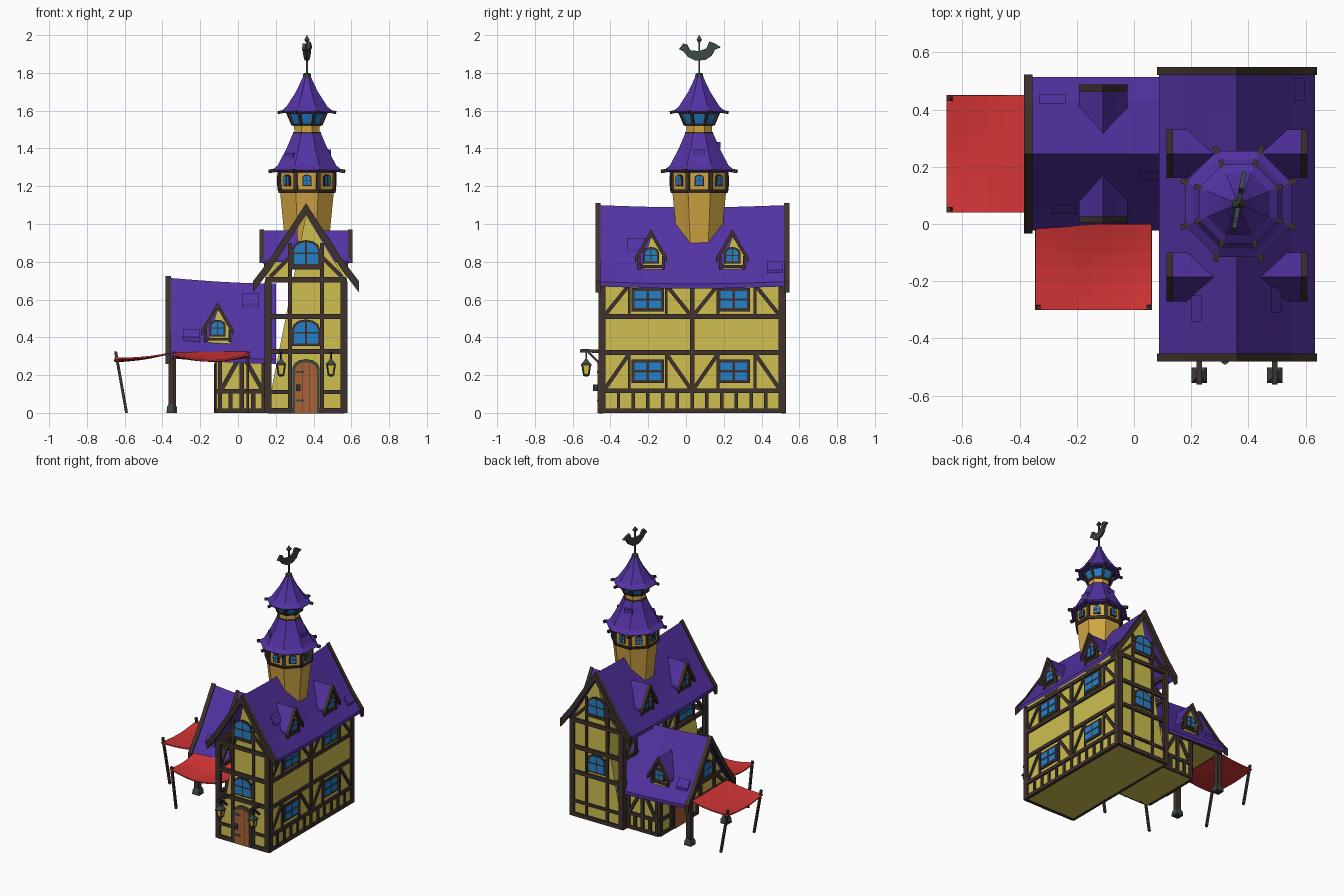
import bpy, bmesh, math
from mathutils import Matrix, Vector

if "Cube" in bpy.data.objects:
    bpy.data.objects.remove(bpy.data.objects["Cube"])

COL = {"purple_tile": (.085, .032, .36), "plaster": (.62, .52, .08), "gold_plaster": (.64, .38, .055),
       "timber": (.05, .032, .026), "glass": (.017, .22, .6), "red_cloth": (.65, .035, .035),
       "door_wood": (.4, .12, .035), "iron": (.045, .065, .06), "lamp_glow": (.85, .6, .05)}
MATS = {}
for n, c in COL.items():
    MATS[n] = bpy.data.materials.new(n)
    MATS[n].diffuse_color = (*c, 1)
PARTS = {}


def part(name, mat):
    return PARTS.setdefault(name, (bmesh.new(), mat))[0]


def loft(name, mat, rings):
    """Skin closed rings of points and cap both ends."""
    bm = part(name, mat)
    vs = [[bm.verts.new(p) for p in r] for r in rings]
    for a, b in zip(vs, vs[1:]):
        for i in range(len(a)):
            j = (i + 1) % len(a)
            bm.faces.new((a[i], a[j], b[j], b[i]))
    bm.faces.new(vs[0][::-1])
    bm.faces.new(vs[-1])


def frame(x, y, z, deg):
    """Wall frame: u right, v up, d outward. 0 front, 90 right, 180 back, 270 left."""
    return Matrix.Translation((x, y, z)) @ Matrix.Rotation(math.radians(deg), 4, 'Z') @ Matrix.Rotation(math.pi / 2, 4, 'X')


def plate(name, mat, M, poly, d0, d1):
    loft(name, mat, [[M @ Vector((u, v, d)) for u, v in poly] for d in (d0, d1)])


def rect(u0, u1, v0, v1):
    return [(u0, v0), (u1, v0), (u1, v1), (u0, v1)]


def bars(name, M, segs, w=.022, d=.012):
    for a, b, c, e in segs:
        t = Vector((c - a, e - b)).normalized() * w / 2
        plate(name, "timber", M, [(a - t.y, b + t.x), (a + t.y, b - t.x), (c + t.y, e - t.x), (c - t.y, e + t.x)], -.01, d)


def beam(name, mat, p, q, w):
    p, q = Vector(p), Vector(q)
    M = Matrix.Translation(p) @ (q - p).to_track_quat('Z', 'Y').to_matrix().to_4x4()
    plate(name, mat, M, rect(-w / 2, w / 2, -w / 2, w / 2), 0, (q - p).length)


def arch(u, w, v0, v1):
    h = w / 2
    return [(u - h, v0), (u + h, v0)] + [(u + h * math.cos(a * math.pi / 6), v1 - h * .7 + h * .7 * math.sin(a * math.pi / 6)) for a in range(7)]


def arch_window(name, M, u, w, v0, v1, rim=.012):
    plate(name + "_frame", "timber", M, arch(u, w, v0, v1), -.01, .008)
    plate(name + "_glass", "glass", M, arch(u, w - 2 * rim, v0 + rim, v1 - rim), 0, .011)
    m = v0 + (v1 - v0) * .5
    bars(name + "_bars", M, [(u, v0, u, v1 - .005), (u - w / 2, m, u + w / 2, m)], w * .06, .0125)


def square_window(name, M, u, v):
    plate(name + "_frame", "timber", M, rect(u - .085, u + .085, v - .062, v + .062), -.01, .010)
    for i in (-1, 1):
        for j in (-1, 1):
            a, b = u + i * .038, v + j * .026
            plate(name + "_glass", "glass", M, rect(a - .032, a + .032, b - .02, b + .02), 0, .013)


def roof(name, mat, M, half, d0, d1, thick, sag=lambda t: 0, lift=0, steps=8):
    """Gable roof from half a profile, lofted along its ridge."""
    full = [(-u, v) for u, v in half[:0:-1]] + half
    ring = [(u, v + lift) for u, v in full] + [(u, v + lift - thick) for u, v in full[::-1]]
    loft(name, mat, [[M @ Vector((u, v + sag(i / steps), d0 + (d1 - d0) * i / steps)) for u, v in ring] for i in range(steps + 1)])


def lathe(name, mat, x, y, prof, n=8):
    """Faceted tower section; radii measured to the flat sides."""
    k = 1 / math.cos(math.pi / n)
    loft(name, mat, [[(x + r * k * math.cos((i + .5) * 2 * math.pi / n), y + r * k * math.sin((i + .5) * 2 * math.pi / n), z)
                      for i in range(n)] for z, r in prof])


def dormer(name, M):
    plate(name + "_wall", "plaster", M, [(-.068, -.06), (.068, -.06), (.068, .06), (0, .165)], -.13, 0)
    bars(name + "_timber", M, [(-.064, -.01, -.064, .06), (.064, -.01, .064, .06), (-.07, .005, .07, .005)], .014, .008)
    arch_window(name + "_window", M, 0, .085, .02, .108, .011)
    p = [(0, .195), (.045, .115), (.085, .05)]
    roof(name + "_roof", "purple_tile", M, p, .02, -.17, .02, steps=1)
    roof(name + "_barge", "timber", M, p, .032, .008, .034, lift=.007, steps=1)


def tile(M, prof, u0, u1, d0, d1):
    def h(u):
        for (a, b), (c, d) in zip(prof, prof[1:]):
            if a <= abs(u) <= c:
                return b + (d - b) * (abs(u) - a) / (c - a)
    plate("loose_roof_tiles", "purple_tile", M, [(u0, h(u0) - .02), (u1, h(u1) - .02), (u1, h(u1) + .012), (u0, h(u0) + .012)], d0, d1)


# Main house body and roof
F, B = frame(.36, -.45, 0, 0), frame(.36, .515, 0, 180)
R, L = frame(.567, .0325, 0, 90), frame(.153, .0325, 0, 270)
plate("main_walls", "plaster", F, [(-.207, 0), (.207, 0), (.207, .71), (0, 1.05)], -.965, 0)
MAIN = [(0, 1.1), (.10, .945), (.19, .805), (.272, .695)]
sag = lambda t: -.012 * math.sin(math.pi * t)
roof("main_roof", "purple_tile", F, MAIN, .02, -.985, .025, sag)
for d in (.03, -.97):
    roof("main_barge_boards", "timber", F, MAIN[:-1] + [(.28, .688)], d, d - .028, .06, lift=.01, steps=1)

# Gable timbers and windows
for M in (F, B):
    bars("gable_posts", M, [(s * .2, 0, s * .2, .71) for s in (-1, 1)], .036, .014)
    bars("gable_beams", M, [(-.215, v, .215, v) for v in (.325, .705)] + [(-.2, .51, .2, .51), (-.2, .012, .2, .012)], .028, .013)
    for s in (-1, 1):
        bars("gable_studs", M, [(s * .085, 0, s * .085, .9), (s * .2, .11, s * .085, .11),
                                (s * .19, .72, s * .09, .82), (s * .085, .77, 0, .77)], .02, .011)
    arch_window("gable_window", M, 0, .15, .355, .495)
    arch_window("gable_window", M, 0, .15, .775, .915)
bars("back_beams", B, [(-.085, .11, .085, .11)], .02)

# Side timbers and windows
for M, bays in ((R, ((-.235, .6), (-.235, .22), (.22, .6), (.22, .22))), (L, ((.235, .6), (.235, .22)))):
    bars("side_posts", M, [(s * .475, 0, s * .475, .69) for s in (-1, 1)], .034, .014)
    bars("side_beams", M, [(-.48, v, .48, v) for v in (.012, .32, .51, .682)] + [(-.48, .117, .48, .117), (0, .11, 0, .69)], .025, .013)
    bars("side_studs", M, [(i * .078, 0, i * .078, .115) for i in range(-5, 6)], .018, .011)
    for c in (-.235, .235):
        for v0, v1 in ((.13, .31), (.52, .675)):
            for s in (-1, 1):
                bars("side_braces", M, [(c + s * .225, v0, c + s * .1, v1)], .02, .010)
                bars("side_braces", M, [(c + s * .098, v0, c + s * .098, v1)], .014, .009)
    for u, v in bays:
        square_window("side_window", M, u, v)

# Front door
plate("door_frame", "iron", F, arch(0, .145, 0, .285), -.01, .014)
plate("door", "door_wood", F, arch(0, .115, 0, .268), 0, .018)
bars("door_planks", F, [(u, .005, u, .26) for u in (-.02, .02)], .003, .0185)
for v in (.06, .21):
    plate("door_hinges", "iron", F, rect(-.055, -.01, v, v + .012), 0, .021)
lathe("door_knocker", "iron", .318, -.478, [(.115, .012), (.15, .012)], 6)

# Lanterns on brackets
for x in (.228, .492):
    beam("lantern_bracket", "timber", (x, -.44, .325), (x, -.56, .33), .018)
    beam("lantern_bracket", "timber", (x, -.455, .26), (x, -.52, .325), .012)
    beam("lantern_hook", "iron", (x, -.528, .27), (x, -.528, .33), .008)
    lathe("lantern_glass", "lamp_glow", x, -.528, [(.205, .014), (.252, .021)], 4)
    lathe("lantern_cap", "iron", x, -.528, [(.25, .027), (.258, .027), (.275, .012), (.285, .006)], 4)
    lathe("lantern_base", "iron", x, -.528, [(.192, .008), (.2, .018), (.207, .018)], 4)
    for a in (-1, 1):
        for b in (-1, 1):
            beam("lantern_corners", "iron", (x + a * .014, -.528 + b * .014, .205), (x + a * .021, -.528 + b * .021, .253), .006)

# Side wing: overhanging gable on posts
W = frame(-.34, .245, 0, 270)
WING = [(0, .715), (.10, .555), (.19, .415), (.268, .315)]
plate("wing_gable", "plaster", W, [(-.225, .285), (.225, .285), (.225, .32), (0, .645)], -.5, 0)
plate("wing_lower_walls", "plaster", W, rect(-.225, .225, 0, .3), -.5, -.23)
roof("wing_roof", "purple_tile", W, WING, .03, -.54, .025, lambda t: -.03 * math.sin(math.pi / 2 * t))
roof("wing_barge_boards", "timber", W, WING[:-1] + [(.278, .305)], .045, .015, .055, lift=.01, steps=1)
bars("wing_gable_timber", W, [(-.235, .3, .235, .3), (-.16, .4, .16, .4), (-.08, .3, -.08, .53), (.08, .3, .08, .53),
                              (-.2, .31, -.1, .4), (.2, .31, .1, .4)], .025)
arch_window("wing_window", W, 0, .12, .42, .535)
for y in (.035, .455):
    beam("porch_post", "timber", (-.35, y, 0), (-.35, y, .32), .036)
    lathe("porch_post_base", "iron", -.35, y, [(0, .028), (.03, .026), (.045, .02)], 4)
    beam("porch_beam", "timber", (-.36, y - .02 if y < .2 else y + .02, .3), (.15, y - .02 if y < .2 else y + .02, .3), .03)
for M in (frame(.02, .02, 0, 0), frame(.02, .47, 0, 180)):
    bars("wing_wall_timber", M, [(-.115, 0, -.115, .3), (.115, 0, .115, .3), (0, 0, 0, .3), (-.13, .012, .13, .012), (-.13, .115, .13, .115),
                                 (-.11, .12, -.02, .28), (.11, .12, .02, .28), (-.06, 0, -.06, .11), (.06, 0, .06, .11)], .023)
P = frame(-.11, .245, 0, 270)
bars("wing_end_timber", P, [(s, 0, s, .29) for s in (-.21, -.09, .09, .21)] + [(-.22, .012, .22, .012), (-.22, .115, .22, .115)], .025)
plate("wing_door_frame", "timber", P, arch(0, .15, 0, .275), 0, .014)
plate("wing_door", "door_wood", P, arch(0, .12, 0, .26), 0, .018)

# Dormers
for y in (-.185, .245):
    dormer("main_dormer", frame(.575, y, .77, 90))
    dormer("main_dormer", frame(.145, y, .77, 270))
dormer("wing_dormer", frame(-.108, .035, .385, 0))
dormer("wing_dormer", frame(-.108, .455, .385, 180))

# Loose roof tiles
for u0, u1, d0, d1 in ((.12, .155, -.14, -.23), (.2, .235, -.88, -.96), (-.16, -.125, -.11, -.2)):
    tile(F, MAIN, u0, u1, d0, d1)
for u0, u1, d0, d1 in ((.06, .09, -.36, -.45), (.18, .21, -.05, -.14), (-.21, -.175, -.01, -.1)):
    tile(W, WING, u0, u1, d0, d1)

# Tower
X, Y = .365, .07
lathe("tower_shaft", "gold_plaster", X, Y, [(.86, .112), (1.18, .143)])
lathe("tower_sill", "timber", X, Y, [(1.165, .15), (1.183, .156)])
lathe("tower_room", "gold_plaster", X, Y, [(1.18, .143), (1.3, .146)])
lathe("tower_top_band", "timber", X, Y, [(1.27, .15), (1.29, .152)])
lathe("tower_lower_roof", "purple_tile", X, Y, [(1.277, .178), (1.285, .185), (1.31, .155), (1.40, .108), (1.48, .074)])
lathe("tower_neck", "gold_plaster", X, Y, [(1.46, .066), (1.53, .068)])
lathe("neck_rings", "timber", X, Y, [(1.475, .074), (1.487, .074)])
lathe("lookout_sill", "timber", X, Y, [(1.518, .073), (1.533, .08)])
lathe("lookout_glass", "glass", X, Y, [(1.53, .074), (1.605, .104)])
lathe("lookout_top_band", "timber", X, Y, [(1.582, .103), (1.6, .108)])
lathe("tower_upper_roof", "purple_tile", X, Y, [(1.588, .133), (1.596, .138), (1.622, .108), (1.70, .058), (1.785, .018)])
lathe("roof_cap", "iron", X, Y, [(1.77, .023), (1.795, .02), (1.80, .012)])
for i in range(8):
    a = (i + .5) * math.pi / 4
    pt = lambda r, z: (X + r * math.cos(a), Y + r * math.sin(a), z)
    beam("tower_corner_posts", "timber", pt(.153, 1.175), pt(.155, 1.28), .02)
    beam("lookout_posts", "timber", pt(.08, 1.525), pt(.112, 1.595), .014)
    beam("lower_rafters", "timber", pt(.14, 1.292), pt(.216, 1.278), .018)
    beam("upper_rafters", "timber", pt(.1, 1.602), pt(.165, 1.59), .015)
    b = i * math.pi / 4
    M = frame(X + .145 * math.cos(b), Y + .145 * math.sin(b), 0, 90 + i * 45)
    arch_window("tower_window", M, 0, .048, 1.2, 1.262, .006)
for deg, r, z in ((0, .128, 1.38), (225, .135, 1.36), (100, .11, 1.42)):
    a = math.radians(deg)
    M = frame(X + (r - .008) * math.cos(a), Y + (r - .008) * math.sin(a), z, 90 + deg)
    plate("loose_roof_tiles", "purple_tile", M, rect(-.03, .03, -.02, .015), -.02, .008)

# Weather vane
V = frame(X, Y, 0, 80)
beam("vane_rod", "iron", (X, Y, 1.79), (X, Y, 1.985), .01)
lathe("vane_tip", "iron", X, Y, [(1.96, .004), (1.975, .014), (2.0, .001)], 4)
plate("vane_bird", "iron", V, [(-.108, 1.925), (-.085, 1.955), (-.065, 1.95), (-.05, 1.92), (0, 1.915), (.04, 1.93), (.055, 1.965),
                               (.085, 1.955), (.115, 1.935), (.085, 1.925), (.065, 1.89), (.03, 1.868), (-.02, 1.865), (-.06, 1.885), (-.085, 1.915)], -.008, .008)


# Cloth awnings on leaning poles
def awning(name, a, b, c, d, dip):
    bm = part(name, "red_cloth")
    a, b, c, d = map(Vector, (a, b, c, d))
    n = 6
    g = []
    for i in range(n + 1):
        s = i / n
        for j in range(n + 1):
            t = j / n
            p = a.lerp(b, s).lerp(d.lerp(c, s), t)
            p.z -= dip * math.sin(math.pi * s) * t + dip * .5 * math.sin(math.pi * t)
            g.append(bm.verts.new(p))
    for i in range(n):
        for j in range(n):
            k = i * (n + 1) + j
            bm.faces.new((g[k], g[k + 1], g[k + n + 2], g[k + n + 1]))


awning("front_awning", (-.345, 0, .32), (.062, 0, .32), (.062, -.3, .31), (-.345, -.3, .31), .035)
awning("side_awning", (-.36, .45, .315), (-.36, .04, .315), (-.655, .04, .29), (-.655, .45, .29), .018)
for x in (-.335, .052):
    beam("front_awning_pole", "timber", (x, -.24, 0), (x, -.293, .325), .015)
for y in (.052, .438):
    beam("side_awning_pole", "timber", (-.59, y, 0), (-.648, y, .325), .015)

# Turn the collected parts into objects
for name, (bm, mat) in PARTS.items():
    bmesh.ops.recalc_face_normals(bm, faces=bm.faces)
    me = bpy.data.meshes.new(name)
    bm.to_mesh(me)
    bm.free()
    me.materials.append(MATS[mat])
    ob = bpy.data.objects.new(name, me)
    bpy.context.collection.objects.link(ob)
    if name.endswith("_awning"):
        m = ob.modifiers.new("cloth", 'SOLIDIFY')
        m.thickness, m.offset = .008, 0

for m in bpy.data.materials:
    if m.users and not m.is_grease_pencil:
        m.use_nodes = True
        m.node_tree.nodes["Principled BSDF"].inputs["Base Color"].default_value = m.diffuse_color
